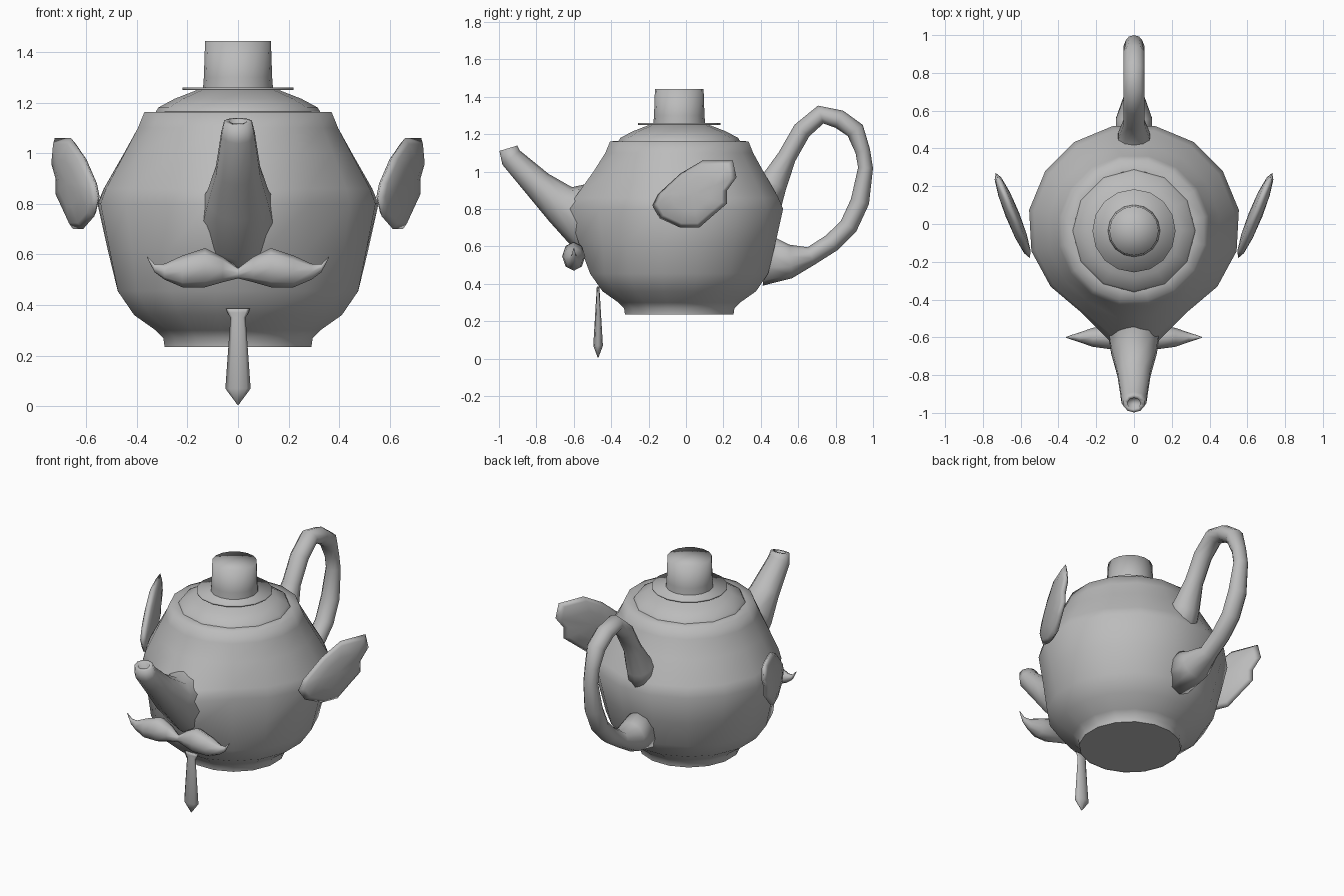
import bpy, bmesh, math
from mathutils import Vector

cube = bpy.data.objects.get("Cube")
if cube:
    bpy.data.objects.remove(cube)

GREY = (0.5, 0.5, 0.5, 1)
clay = bpy.data.materials.new("grey_clay")
clay.use_nodes = True
clay.diffuse_color = GREY
clay.node_tree.nodes["Principled BSDF"].inputs["Base Color"].default_value = GREY

X, Y, Z = Vector((1, 0, 0)), Vector((0, 1, 0)), Vector((0, 0, 1))
AXIS = Y * -0.036  # centre line of the turned parts


def skin(name, rings, cap=True):
    """Bridge closed rings of points into a smooth-shaded object."""
    bm = bmesh.new()
    loops = [[bm.verts.new(p) for p in ring] for ring in rings]
    count = len(loops[0])
    for a, b in zip(loops, loops[1:]):
        for i in range(count):
            j = (i + 1) % count
            bm.faces.new((a[i], a[j], b[j], b[i]))
    if cap:
        bm.faces.new(loops[0])
        bm.faces.new(loops[-1])
    bmesh.ops.remove_doubles(bm, verts=bm.verts, dist=0.0005)
    bmesh.ops.recalc_face_normals(bm, faces=bm.faces)
    for face in bm.faces:
        face.smooth = True
    mesh = bpy.data.meshes.new(name)
    bm.to_mesh(mesh)
    bm.free()
    mesh.materials.append(clay)
    ob = bpy.data.objects.new(name, mesh)
    bpy.context.collection.objects.link(ob)


def ellipse(centre, u, v, sides, start=0):
    """Ring of points spanned by the half axes u and v."""
    angles = [math.tau * (i + start) / sides for i in range(sides)]
    return [centre + u * math.cos(a) + v * math.sin(a) for a in angles]


def turn(name, profile, sides=12, start=0, shape=None):
    """Revolve (radius, height) points, optionally reshaping each point."""
    rings = []
    for radius, height in profile:
        ring = ellipse(Vector(), -Y * radius, X * radius, sides, start)
        if shape:
            ring = [p * shape(p, height) for p in ring]
        rings.append([p + AXIS + Z * height for p in ring])
    skin(name, rings, cap=False)


def tube(name, path, widest, hollow=False, sides=10):
    """Sweep a ring along (y, z, radius) points in the middle plane."""
    points = [Y * y + Z * z for y, z, radius in path]
    rings = []
    for i, centre in enumerate(points):
        ahead = points[min(i + 1, len(points) - 1)]
        tangent = (ahead - points[max(i - 1, 0)]).normalized()
        radius = path[i][-1]
        u, v = X.cross(tangent) * radius, X * min(radius * 1.15, widest)
        rings.append(ellipse(centre, u, v, sides))
    if hollow:
        for depth in (0, 0.04):
            rings.append(ellipse(centre - tangent * depth, u * 0.6, v * 0.6, sides))
    skin(name, rings)


def pulled(point, height):
    """Draw the belly of the pot out to the spout and flatten its cheeks."""
    weight = max(0, 1 - abs(height - 0.76) / 0.32)
    facing = -point.normalized().y
    if facing > 0.95:
        return 1.02 + weight * 0.08
    return 1.02 - weight * 0.13 * max(0, facing)


# Pot, its base and the lid
turn("body", [(0.29, 0.235), (0.295, 0.27), (0.325, 0.3), (0.41, 0.36),
              (0.475, 0.455), (0.515, 0.62), (0.555, 0.8), (0.53, 0.86),
              (0.45, 1), (0.395, 1.1), (0.37, 1.162), (0.31, 1.164)],
     sides=16, start=0.5, shape=pulled)
turn("base", [(0, 0.235), (0.295, 0.237)], sides=16, start=0.5)
turn("lid", [(0.325, 1.163), (0.315, 1.18), (0.25, 1.215), (0.16, 1.25), (0, 1.255)])

# Hat on the lid
turn("hat_brim", [(0, 1.25), (0.22, 1.25), (0.22, 1.26), (0, 1.26)], sides=16)
turn("hat_crown", [(0.138, 1.26), (0.135, 1.3), (0.13, 1.443), (0, 1.443)], sides=16)

# Spout with a hollow tip
tube("spout", [(-0.36, 0.73, 0.28), (-0.53, 0.76, 0.195), (-0.67, 0.825, 0.11),
               (-0.79, 0.93, 0.08), (-0.935, 1.075, 0.06), (-0.95, 1.125, 0.05)],
     widest=0.15, hollow=True)

# Handle loop, flaring where it meets the pot
tube("handle", [(0.38, 0.84, 0.15), (0.47, 0.94, 0.075), (0.54, 1.08, 0.05),
                (0.62, 1.22, 0.05), (0.72, 1.305, 0.05), (0.82, 1.28, 0.05),
                (0.905, 1.22, 0.05), (0.945, 1.11, 0.04), (0.96, 1.02, 0.04),
                (0.93, 0.84, 0.05), (0.87, 0.71, 0.05), (0.78, 0.62, 0.05),
                (0.67, 0.55, 0.05), (0.56, 0.52, 0.09), (0.42, 0.53, 0.14)], widest=0.1)

# Moustache: (reach, top, bottom) of one half, mirrored
half = [(0, 0.545, 0.505), (0.06, 0.59, 0.49), (0.13, 0.625, 0.47), (0.22, 0.595, 0.47),
        (0.29, 0.563, 0.5), (0.33, 0.562, 0.53), (0.36, 0.593, 0.588)]
rings = []
for x, top, bottom in [(-x, t, b) for x, t, b in half[:0:-1]] + half:
    centre = X * x - Y * 0.6 + Z * (top + bottom) / 2
    rings.append(ellipse(centre, Z * (top - bottom) / 2, Y * (top - bottom) * 0.4, 8))
skin("moustache", rings)

# Tie: (half width, height), thicker towards the pointed end
rings = []
for width, height in [(0.047, 0.386), (0.042, 0.37), (0.03, 0.35), (0.05, 0.07), (0.002, 0.005)]:
    thick = min(width, 0.03 - height * 0.06)
    rings.append(ellipse(Z * height - Y * 0.47, X * width, Y * thick, 8))
skin("tie", rings)

# Ears: puffed slabs leaning outwards, one per side
outline = [(-0.18, 0.82), (-0.15, 0.88), (-0.03, 0.99), (0.09, 1.06), (0.25, 1.06),
           (0.27, 0.97), (0.22, 0.9), (0.22, 0.83), (0.15, 0.77), (0.07, 0.7),
           (-0.03, 0.7), (-0.14, 0.75)]
middle = Vector((0.05, 0.88))
for side, name in ((1, "left_ear"), (-1, "right_ear")):
    rings = []
    for step in range(-3, 4):
        angle = step * math.pi / 6
        puff = 0.035 * math.sin(angle)
        ring = []
        for point in outline:
            y, z = middle + (Vector(point) - middle) * math.cos(angle)
            x = 0.624 + y * 0.4 + puff
            ring.append(Vector((side * x, y - puff / 3, z)))
        rings.append(ring)
    skin(name, rings, cap=False)
